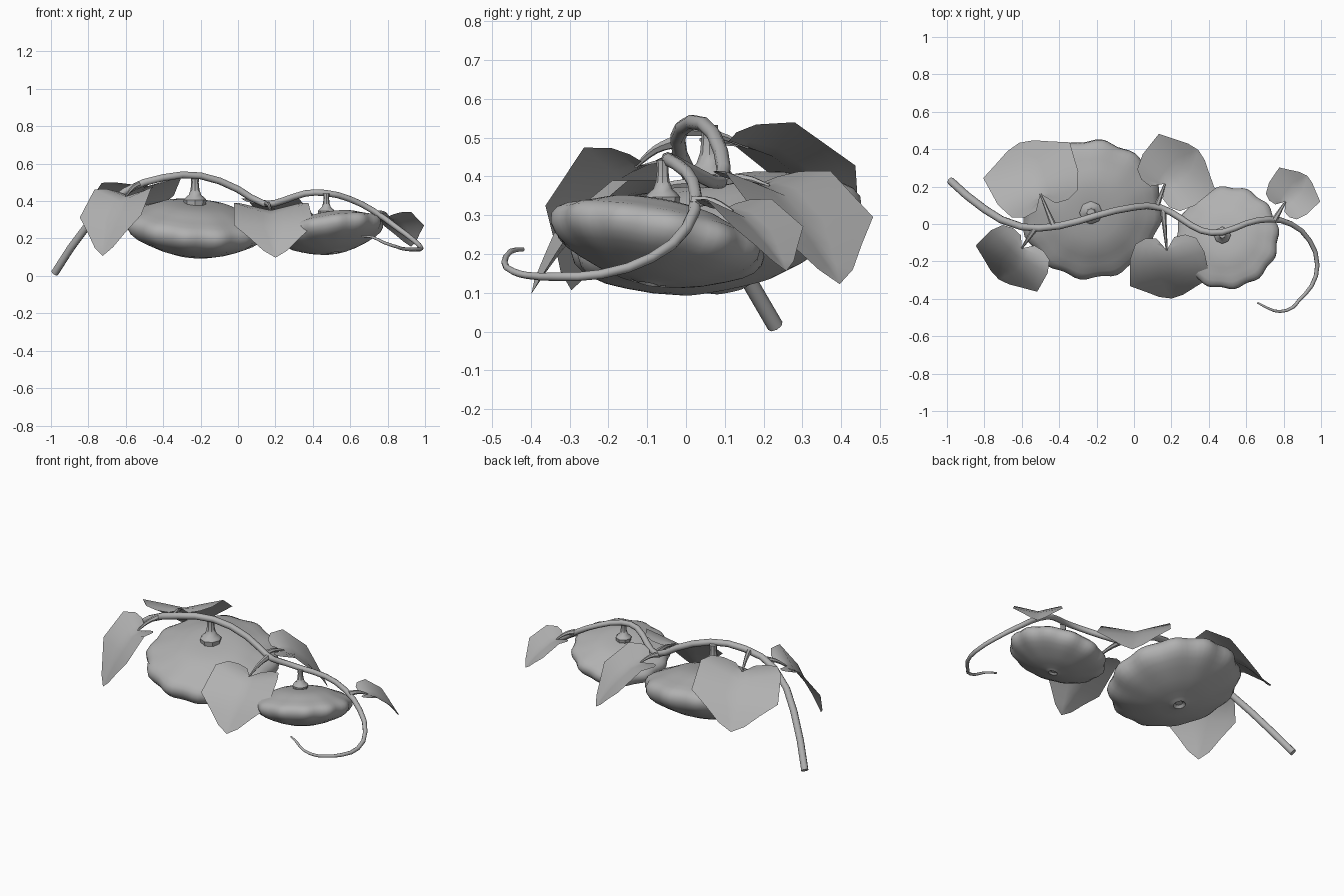
import bpy, bmesh, math
from mathutils import Vector, Matrix

if "Cube" in bpy.data.objects:
    bpy.data.objects.remove(bpy.data.objects["Cube"])

# Dark grey used on every part
grey = bpy.data.materials.new("dark_grey")
grey.diffuse_color = (0.44, 0.44, 0.44, 1)
grey.use_nodes = True
grey.node_tree.nodes["Principled BSDF"].inputs["Base Color"].default_value = grey.diffuse_color


def finish(ob, angle):
    ob.data.materials.clear()
    ob.data.materials.append(grey)
    bpy.ops.object.select_all(action='DESELECT')
    ob.select_set(True)
    bpy.context.view_layer.objects.active = ob
    if ob.type == 'CURVE':
        bpy.ops.object.convert(target='MESH')
    bpy.ops.object.shade_smooth_by_angle(angle=math.radians(angle))


def make(name, verts, faces, angle=40):
    me = bpy.data.meshes.new(name)
    me.from_pydata([tuple(v) for v in verts], [], faces)
    bm = bmesh.new()
    bm.from_mesh(me)
    bmesh.ops.remove_doubles(bm, verts=bm.verts, dist=1e-4)
    bmesh.ops.dissolve_degenerate(bm, edges=bm.edges, dist=1e-5)
    bm.to_mesh(me)
    bm.free()
    ob = bpy.data.objects.new(name, me)
    bpy.context.collection.objects.link(ob)
    finish(ob, angle)


def tube(name, pts, res=2, bevel=2):
    """Tapered tube through (x, y, z, radius) points."""
    cu = bpy.data.curves.new(name, 'CURVE')
    cu.dimensions = '3D'
    cu.bevel_depth = 1.0
    cu.bevel_resolution = bevel
    cu.use_fill_caps = True
    cu.resolution_u = res
    sp = cu.splines.new('BEZIER')
    sp.bezier_points.add(len(pts) - 1)
    for bp, (x, y, z, r) in zip(sp.bezier_points, pts):
        bp.co = (x, y, z)
        bp.radius = r
        bp.handle_left_type = bp.handle_right_type = 'AUTO'
    ob = bpy.data.objects.new(name, cu)
    bpy.context.collection.objects.link(ob)
    finish(ob, 50)


def lathe(name, profile, seg, matrix, lobes=0, amp=0.0):
    """Profile runs bottom to top; lobes scallop the widest part."""
    rmax = max(r for r, z in profile)
    verts, faces = [], []
    for r, z in profile:
        for i in range(seg):
            a = 2 * math.pi * i / seg
            k = 1 + amp * (r / rmax) ** 4 * math.cos(lobes * a)
            verts.append(matrix @ Vector((r * k * math.cos(a), r * k * math.sin(a), z)))
    for j in range(len(profile) - 1):
        for i in range(seg):
            n = (i + 1) % seg
            faces.append((j * seg + i, j * seg + n, (j + 1) * seg + n, (j + 1) * seg + i))
    faces.append(tuple(reversed(range(seg))))
    faces.append(tuple(range((len(profile) - 1) * seg, len(profile) * seg)))
    make(name, verts, faces)


# Main vine, from the cut end to the curled tip
tube("vine", [
    (-0.98, 0.23, 0.015, .021), (-0.8, 0.08, 0.275, .021), (-0.6, -0.015, 0.455, .02),
    (-0.4, -0.01, 0.525, .02), (-0.2, 0.045, 0.535, .019), (0, 0.09, 0.463, .019),
    (0.14, 0.088, 0.385, .018), (0.25, 0.03, 0.405, .018), (0.36, -0.035, 0.441, .017),
    (0.47, -0.045, 0.443, .017), (0.6, 0.003, 0.41, .016), (0.72, 0.025, 0.35, .016),
    (0.84, 0.0, 0.265, .015), (0.94, -0.09, 0.19, .013), (0.98, -0.22, 0.148, .012),
    (0.95, -0.33, 0.142, .011), (0.88, -0.41, 0.145, .009), (0.85, -0.445, 0.155, .009),
    (0.78, -0.468, 0.178, .008), (0.72, -0.452, 0.207, .007), (0.66, -0.42, 0.212, .005)])

# Scalloped squashes with a puffy rim
body = [(.02, -.145), (.035, -.158), (.05, -.153), (.065, -.148), (.12, -.143), (.2, -.12),
        (.27, -.092), (.32, -.068), (.352, -.043), (.372, -.012), (.375, .02), (.362, .045),
        (.335, .064), (.29, .08), (.24, .1), (.2, .116), (.14, .128), (.07, .131), (.03, .13)]
stem = [(.06, -.03), (.065, .0), (.053, .014), (.035, .03), (.025, .06), (.021, .1), (.024, .135)]
for name, c, size, slope, s0 in [
        ("large", (-.23, .08, .258), 1.0, (-.08, .2), (-.23, .06, .405)),
        ("small", (.5, -.075, .235), .735, (.15, -.19), (.472, -.06, .347))]:
    q = Vector((-slope[0], -slope[1], 1)).to_track_quat('Z', 'Y').to_matrix().to_4x4()
    lathe(name + "_squash", body, 72, Matrix.Translation(c) @ q @ Matrix.Scale(size, 4), 12, .025)
    lathe(name + "_squash_stem", stem, 8, Matrix.Translation(s0) @ Matrix.Scale(size * .95, 4))

# Leaf outline, right half: (across, along) as fractions, notch to tip; and matching midrib rows
half = [(0, 0), (.22, -.27), (.5, -.3), (.76, -.2), (.93, .12), (1, .7), (.62, .86), (.3, 1), (0, 1.06)]
mid = [0, 0, 0, 0, .25, .55, .75, .92, 1.06]


def leaf(name, base, az, length, width, drop, fold, roll=0.0):
    """V-folded leaf that droops towards its tip."""
    d = Vector((math.cos(az), math.sin(az)))
    s = Vector((-d.y, d.x))

    def pt(u, v):
        z = base[2] - drop * max(v, 0) ** 1.6 + (fold * abs(u) + roll * u) * width
        p = d * v * length + s * u * width
        return Vector((base[0] + p.x, base[1] + p.y, z))

    steps = 4
    verts, faces = [], []
    for side in (1, -1):
        o = len(verts)
        for (u, v), m in zip(half, mid):
            for k in range(steps + 1):
                t = k / steps
                verts.append(pt(side * u * t, m + (v - m) * t))
        for i in range(len(half) - 1):
            for k in range(steps):
                a = o + i * (steps + 1) + k
                b = a + steps + 1
                f = (a, b, b + 1, a + 1)
                faces.append(f if side > 0 else f[::-1])
    make(name, verts, faces, 60)


# Leaves with their tapered stalks: vine joint, leaf base, heading, size, droop
for name, joint, base, head, length, width, drop, fold, roll in [
        ("back_left", (-.43, -.01, .52), (-.50, .16, .475), (-.38, .92), .28, .25, .22, .22, -.09),
        ("front_left", (-.53, -.025, .49), (-.60, -.13, .425), (-.60, -.80), .195, .205, .29, .28, .03),
        ("back_middle", (.12, .09, .39), (.165, .215, .375), (.70, .71), .24, .21, .23, .24, 0),
        ("front_middle", (.155, .08, .385), (.175, -.14, .35), (.1, -1), .245, .215, .23, .24, 0),
        ("back_right", (.75, .02, .335), (.81, .12, .31), (.64, .77), .17, .142, .14, .28, 0)]:
    leaf(name + "_leaf", base, math.atan2(head[1], head[0]), length, width, drop, fold, roll)
    j, b = Vector(joint), Vector(base)
    m = (j + b) / 2 + Vector((0, 0, .012))
    tube(name + "_leaf_stalk", [(*j, .017), (*m, .011), (*b, .005)], 3, 1)
